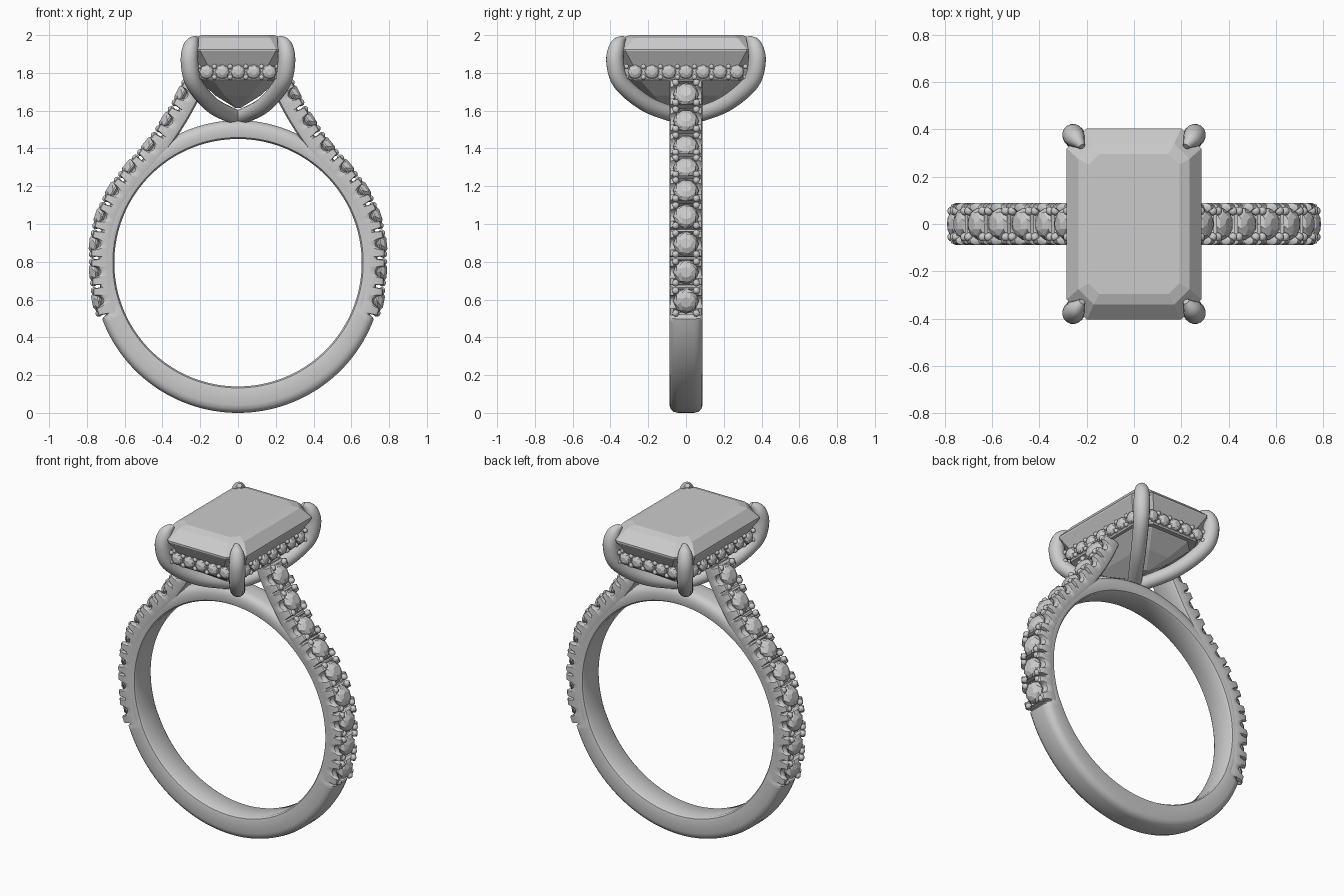
import bpy, bmesh, math
from mathutils import Vector, Matrix

cube = bpy.data.objects.get("Cube")
if cube:
    bpy.data.objects.remove(cube, do_unlink=True)

metal = bpy.data.materials.new("pale_grey")
metal.use_nodes = True
metal.diffuse_color = (0.6, 0.6, 0.6, 1)
metal.node_tree.nodes["Principled BSDF"].inputs["Base Color"].default_value = (0.6, 0.6, 0.6, 1)


def finish(name, bm, smooth=None):
    bmesh.ops.recalc_face_normals(bm, faces=bm.faces)
    mesh = bpy.data.meshes.new(name)
    bm.to_mesh(mesh)
    bm.free()
    mesh.materials.append(metal)
    ob = bpy.data.objects.new(name, mesh)
    bpy.context.collection.objects.link(ob)
    if smooth:
        bpy.ops.object.select_all(action='DESELECT')
        ob.select_set(True)
        bpy.context.view_layer.objects.active = ob
        bpy.ops.object.shade_smooth_by_angle(angle=math.radians(smooth))
    return ob


def loft(bm, sections, closed=False):
    """Skin a list of equal-length point loops."""
    rings = [[bm.verts.new(p) for p in s] for s in sections]
    n = len(rings[0])
    pairs = list(zip(rings, rings[1:]))
    if closed:
        pairs.append((rings[-1], rings[0]))
    else:
        bm.faces.new(rings[0])
        bm.faces.new(rings[-1])
    for a, b in pairs:
        for i in range(n):
            j = (i + 1) % n
            bm.faces.new((a[i], a[j], b[j], b[i]))


def spline(pts, u):
    """Catmull-Rom through pts[1:-1]; u = 0 lies on pts[1]."""
    i = max(0, min(int(math.floor(u)) + 1, len(pts) - 2))
    t = u - (i - 1)
    p = [Vector(pts[max(0, min(k, len(pts) - 1))]) for k in range(i - 1, i + 3)]
    return 0.5 * (2 * p[1] + (p[2] - p[0]) * t
                  + (2 * p[0] - 5 * p[1] + 4 * p[2] - p[3]) * t ** 2
                  + (3 * (p[1] - p[2]) + p[3] - p[0]) * t ** 3)


def add_gem(bm, centre, normal, r):
    """Faceted round stone with its table facing along normal."""
    turn = Vector(normal).to_track_quat('Z', 'Y').to_matrix()
    rows = []
    for k, h, twist in ((0.1, -0.8, 0), (1, -0.1, 0), (1, 0.02, 0), (0.8, 0.3, 0.5), (0.42, 0.5, 0)):
        rows.append([Vector(centre) + turn @ Vector((
            r * k * math.cos((i + twist) * math.tau / 8),
            r * k * math.sin((i + twist) * math.tau / 8), r * h)) for i in range(8)])
    loft(bm, rows)


def add_bead(bm, centre, r):
    bmesh.ops.create_icosphere(bm, subdivisions=2, radius=r, matrix=Matrix.Translation(centre))


# Band: rounded hoop, thinner where the shoulders and the arch run
HUB, BORE = 0.795, 0.655
bm = bmesh.new()
sections = []
for k in range(192):
    a = k * math.tau / 192
    t = min(a, math.tau - a)
    if t < 1.19:
        ro, w = HUB - 0.017 * (t / 1.19) ** 2, 0.088
    else:
        ro, w = 0.732 + 0.023 * (t - 1.19) / (math.pi - 1.19), 0.085
    half = [(w - 0.016, BORE), (w - 0.004, BORE + 0.008), (w, BORE + 0.025), (w, ro - 0.042),
            (w - 0.007, ro - 0.02), (w - 0.022, ro - 0.006), (w - 0.045, ro)]
    loop = half + [(-y, r) for y, r in reversed(half)]
    sections.append([(r * math.sin(a), y, HUB - r * math.cos(a)) for y, r in loop])
loft(bm, sections, closed=True)
finish("band", bm, 40)

# Shoulders: one small stone per path point, slits halfway between them
PATH = [(0.69, 0.45), (0.735, 0.593), (0.75, 0.746), (0.75, 0.894), (0.72, 1.04), (0.656, 1.175),
        (0.566, 1.295), (0.465, 1.41), (0.37, 1.545), (0.29, 1.685), (0.232, 1.82)]
COUNT, STEPS = len(PATH) - 2, 28


def frame(u):
    p = spline(PATH, u)
    d = (spline(PATH, u + 0.02) - spline(PATH, u - 0.02)).normalized()
    return p, Vector((d.y, -d.x))


for side, label in ((1, "left"), (-1, "right")):
    bm, gems, beads = bmesh.new(), bmesh.new(), bmesh.new()

    def place(u, y, h):
        p, n = frame(u)
        q = p + n * h
        return Vector((side * q.x, y, q.y))

    sections = []
    for k in range(COUNT * STEPS + 1):
        u = -0.5 + k / STEPS
        off = abs(u - round(u))
        edge, floor = 0.026, 0.02
        if off < 0.2:                      # scallop beside each stone
            edge -= 0.045 * math.sqrt(1 - (off / 0.2) ** 2)
        if off < 0.4:                      # seat under each stone
            floor = -0.01
        if off > 0.46:                     # slit between stones
            edge = floor = -0.015
        half = [(0.07, -0.085), (0.083, -0.077), (0.088, -0.06), (0.088, edge - 0.022),
                (0.081, edge - 0.006), (0.066, edge), (0.04, min(floor, edge + 0.01))]
        loop = half + [(-y, h) for y, h in reversed(half)]
        sections.append([place(u, y, h) for y, h in loop])
    loft(bm, sections)
    finish(label + "_shoulder", bm, 35)

    for i in range(COUNT):
        n = frame(i)[1]
        add_gem(gems, place(i, 0, 0.004), (side * n.x, 0, n.y), 0.068)
        for du in (-0.37, 0.37):
            for y in (-0.055, 0.055):
                add_bead(beads, place(i + du, y, 0.018), 0.019)
    finish(label + "_shoulder_stones", gems)
    finish(label + "_shoulder_beads", beads, 60)


# Centre stone: step-cut rectangle with clipped corners
def clipped(x, y, c, z):
    q = [(x, y - c), (x - c, y)]
    ring = q + [(-a, b) for a, b in reversed(q)]
    return [(a, b, z) for a, b in ring + [(-a, -b) for a, b in ring]]


bm = bmesh.new()
loft(bm, [clipped(*row) for row in (
    (0.015, 0.12, 0.008, 1.615), (0.12, 0.22, 0.05, 1.68), (0.205, 0.315, 0.075, 1.76),
    (0.25, 0.37, 0.085, 1.85), (0.285, 0.405, 0.085, 1.915), (0.285, 0.405, 0.085, 1.925),
    (0.235, 0.34, 0.065, 1.985), (0.192, 0.297, 0.045, 2.0))])
finish("centre_stone", bm)

# Halo: rail below the centre stone, set with outward-facing stones
bm = bmesh.new()
loft(bm, [clipped(*row) for row in (
    (0.205, 0.315, 0.07, 1.765), (0.235, 0.355, 0.08, 1.758), (0.242, 0.362, 0.082, 1.768),
    (0.242, 0.362, 0.082, 1.842), (0.235, 0.355, 0.08, 1.85), (0.205, 0.315, 0.07, 1.845))], closed=True)
finish("halo_rail", bm, 30)

gems, beads = bmesh.new(), bmesh.new()
for count, pitch, reach, along in ((5, 0.083, 0.362, Vector((1, 0, 0))), (7, 0.09, 0.242, Vector((0, 1, 0)))):
    for s in (-1, 1):
        out = s * Vector((along.y, along.x, 0))
        for i in range(count):
            c = along * (i - (count - 1) / 2) * pitch + out * reach + Vector((0, 0, 1.805))
            add_gem(gems, c + out * 0.003, out, 0.039)
        for i in range(count + 1):
            c = along * (i - count / 2) * pitch + out * (reach + 0.004)
            for z in (1.777, 1.833):
                add_bead(beads, c + Vector((0, 0, z)), 0.014)
finish("halo_stones", gems)
finish("halo_beads", beads, 60)

# Claws: tapered tubes from the top of the arch to the stone corners (x, y, z, radius)
CLAW = [(0, 0, 1.56, 0.04), (0, 0, 1.56, 0.04), (0.135, 0.195, 1.628, 0.043), (0.232, 0.34, 1.745, 0.045),
        (0.257, 0.376, 1.86, 0.047), (0.247, 0.362, 1.945, 0.04), (0.22, 0.328, 1.985, 0.014),
        (0.205, 0.31, 1.993, 0.004)]
for sx, x_name in ((1, "left"), (-1, "right")):
    for sy, y_name in ((1, "back"), (-1, "front")):
        bm = bmesh.new()
        sections = []
        for k in range(49):
            u = k * (len(CLAW) - 3) / 48
            p = spline(CLAW, u)
            d = (spline(CLAW, u + 0.02) - spline(CLAW, u - 0.02)).to_3d().normalized()
            across = Vector((-0.82, 0.57, 0))
            up = d.cross(across).normalized()
            ring = []
            for j in range(16):
                a = j * math.tau / 16
                q = p.to_3d() + (across * math.cos(a) + up * math.sin(a)) * p[3]
                ring.append((sx * q.x, sy * q.y, q.z))
            sections.append(ring)
        loft(bm, sections)
        finish(y_name + "_" + x_name + "_claw", bm, 60)
